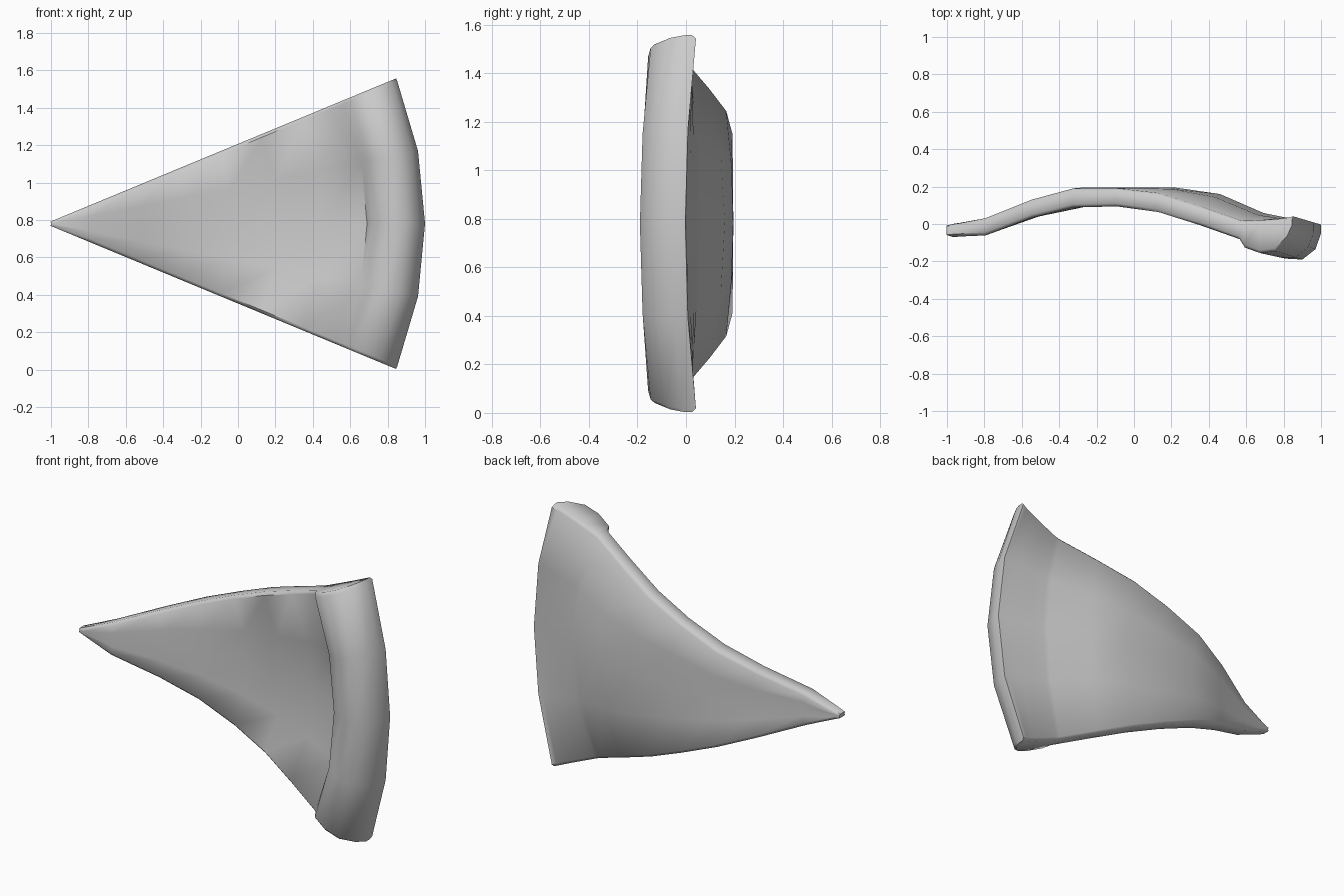
import bpy, bmesh, math

if "Cube" in bpy.data.objects:
    bpy.data.objects.remove(bpy.data.objects["Cube"])

HALF = math.radians(22.5)   # half angle of the wedge
APEX_X, MID_Z = -1.03, 0.78
BEVEL = 0.016

# radius, then front/back depth on the centre line, front/back depth at the cut side
ROWS = [
    (0.03, -0.055, -0.012, -0.055, -0.012),
    (0.06, -0.07, 0.0, -0.055, -0.012),
    (0.25, -0.055, 0.03, -0.045, 0.015),
    (0.52, 0.04, 0.14, 0.05, 0.115),
    (0.76, 0.09, 0.195, 0.105, 0.175),
    (1.01, 0.11, 0.195, 0.11, 0.175),
    (1.25, 0.09, 0.195, 0.08, 0.15),
    (1.49, 0.045, 0.16, 0.01, 0.08),
    (1.72, -0.04, 0.06, -0.065, 0.005),
    # raised crust
    (1.75, -0.13, 0.053, -0.11, 0.002),
    (1.84, -0.185, 0.035, -0.14, 0.005),
    (1.93, -0.19, 0.018, -0.13, 0.01),
    (2.00, -0.135, 0.003, -0.065, 0.018),
    (2.03, -0.05, -0.003, -0.005, 0.025),
]
COLUMNS = [-1, -0.5, 0, 0.5, 1]


def ring(bm, row):
    """Closed cross-section of the slice at one radius, with bevelled cut sides."""
    r, fc, bc, fe, be = row
    inner = HALF - min(BEVEL / r, HALF * 0.5)
    b = min(BEVEL, r * 0.15)

    def vert(angle, y):
        return bm.verts.new((APEX_X + r * math.cos(angle), y, MID_Z + r * math.sin(angle)))

    front = [vert(inner * c, fc + (fe - b - fc) * c * c) for c in COLUMNS]
    right = [vert(HALF, fe), vert(HALF, be)]
    back = [vert(inner * c, bc + (be + b - bc) * c * c) for c in reversed(COLUMNS)]
    left = [vert(-HALF, be), vert(-HALF, fe)]
    return front + right + back + left


bm = bmesh.new()
rings = [ring(bm, row) for row in ROWS]
n = len(rings[0])
for a, b in zip(rings, rings[1:]):
    for i in range(n):
        j = (i + 1) % n
        bm.faces.new((a[i], a[j], b[j], b[i]))

# blunt tip
bm.faces.new(rings[0])
# outer rim of the crust, bridged front to back
end = rings[-1]
k = len(COLUMNS)
for i in range(k - 1):
    bm.faces.new((end[i], end[i + 1], end[2 * k - i], end[2 * k + 1 - i]))
bm.faces.new((end[k - 1], end[k], end[k + 1], end[k + 2]))
bm.faces.new((end[0], end[2 * k + 1], end[2 * k + 2], end[2 * k + 3]))
bmesh.ops.recalc_face_normals(bm, faces=bm.faces)

mesh = bpy.data.meshes.new("curved_slice")
bm.to_mesh(mesh)
bm.free()
obj = bpy.data.objects.new("curved_slice", mesh)
bpy.context.collection.objects.link(obj)
bpy.context.view_layer.objects.active = obj
obj.select_set(True)
bpy.ops.object.shade_smooth_by_angle(angle=math.radians(48))
